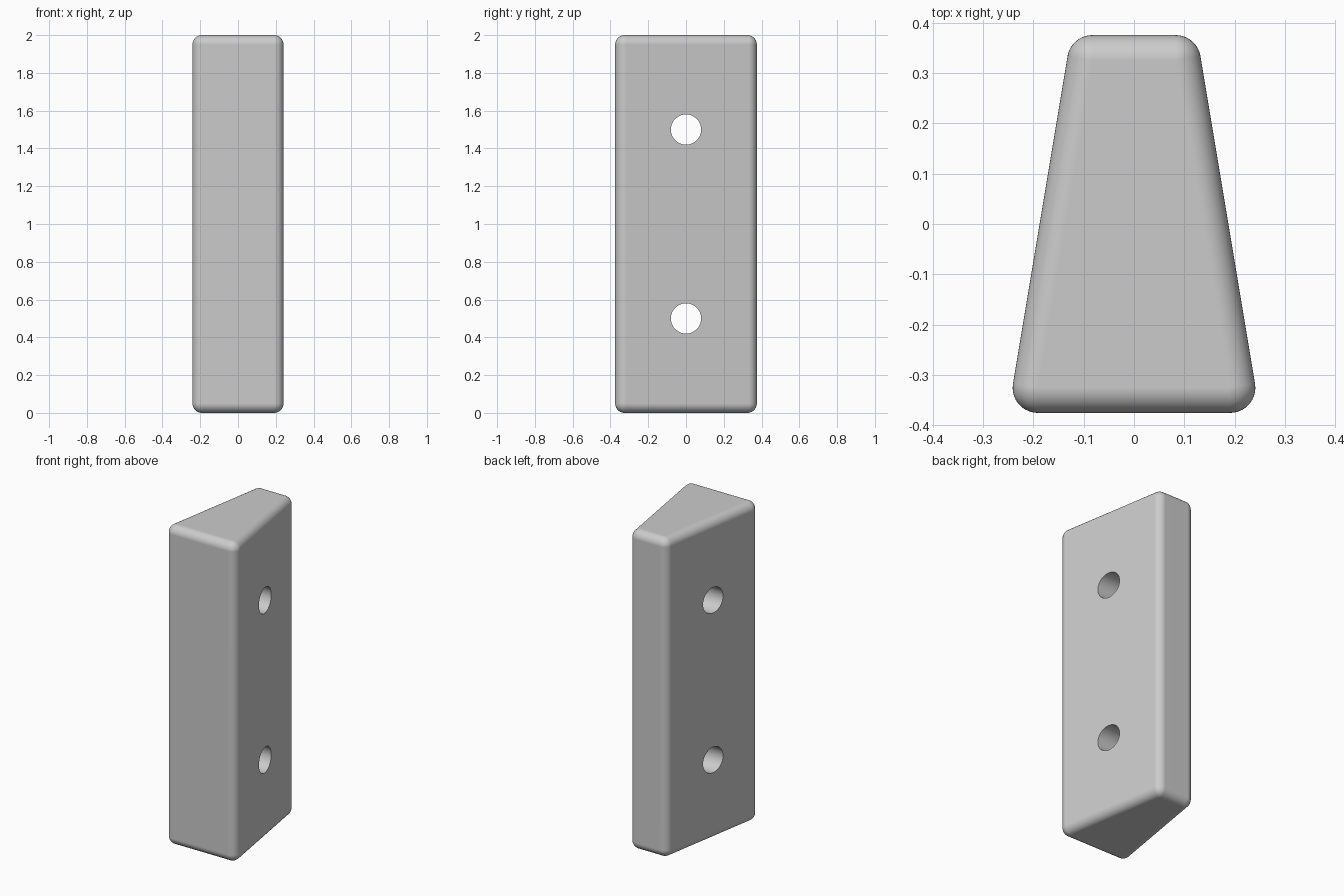
import bpy, bmesh, math

if "Cube" in bpy.data.objects:
    bpy.data.objects.remove(bpy.data.objects["Cube"])

R = 0.05                       # edge rounding radius
HEIGHT, HALF_DEPTH = 2.0, 0.375
FRONT_W, BACK_W = 0.25, 0.125  # half widths at front and back
STEPS = 10

grey = bpy.data.materials.new("light_grey")
grey.diffuse_color = (0.6, 0.6, 0.6, 1)
grey.use_nodes = True
grey.node_tree.nodes["Principled BSDF"].inputs["Base Color"].default_value = grey.diffuse_color

# Rounded trapezoid section: arc centres inset by R, with start and end angles
tilt = math.atan((FRONT_W - BACK_W) / (2 * HALF_DEPTH))


def inset_x(y):
    mid = (FRONT_W + BACK_W) / 2
    return mid - y * math.tan(tilt) - R / math.cos(tilt)


yc = HALF_DEPTH - R
q = math.pi / 2
corners = [(inset_x(-yc), -yc, -q, tilt), (inset_x(yc), yc, tilt, q),
           (-inset_x(yc), yc, q, math.pi - tilt),
           (-inset_x(-yc), -yc, math.pi - tilt, 3 * q)]


def ring(bm, r, z):
    verts = []
    for x, y, a0, a1 in corners:
        for i in range(STEPS + 1):
            a = a0 + (a1 - a0) * i / STEPS
            verts.append(bm.verts.new((x + r * math.cos(a), y + r * math.sin(a), z)))
    return verts


# Block body: stacked rings that follow a quarter round at bottom and top
bm = bmesh.new()
levels = []
for i in range(STEPS + 1):
    p = q * i / STEPS
    levels.append((R * math.sin(p), R - R * math.cos(p)))
levels += [(r, HEIGHT - z) for r, z in reversed(levels)]
rings = [ring(bm, r, z) for r, z in levels]
for lo, hi in zip(rings, rings[1:]):
    n = len(lo)
    for i in range(n):
        j = (i + 1) % n
        bm.faces.new((lo[i], lo[j], hi[j], hi[i]))
bm.faces.new(rings[0][::-1])
bm.faces.new(rings[-1])
bmesh.ops.remove_doubles(bm, verts=bm.verts, dist=1e-5)
bmesh.ops.recalc_face_normals(bm, faces=bm.faces)
mesh = bpy.data.meshes.new("wedge_block")
bm.to_mesh(mesh)
bm.free()
mesh.materials.append(grey)
block = bpy.data.objects.new("wedge_block", mesh)
bpy.context.collection.objects.link(block)

# Two holes through the sides
for z in (0.5, 1.5):
    bpy.ops.mesh.primitive_cylinder_add(vertices=64, radius=0.08, depth=1,
                                        location=(0, 0, z), rotation=(0, q, 0))
    cutter = bpy.context.object
    cutter.name = "hole_cutter"
    cutter.hide_render = True
    cutter.data.materials.append(grey)
    mod = block.modifiers.new("hole", 'BOOLEAN')
    mod.operation, mod.solver, mod.object = 'DIFFERENCE', 'EXACT', cutter
    bpy.ops.object.select_all(action='DESELECT')
    block.select_set(True)
    bpy.context.view_layer.objects.active = block
    bpy.ops.object.modifier_apply(modifier=mod.name)
    bpy.data.objects.remove(cutter, do_unlink=True)

# Smooth rounded edges, crisp hole rims, flat sides
bpy.ops.object.shade_smooth_by_angle(angle=math.radians(30))
wn = block.modifiers.new("flat_sides", 'WEIGHTED_NORMAL')
wn.keep_sharp = True
